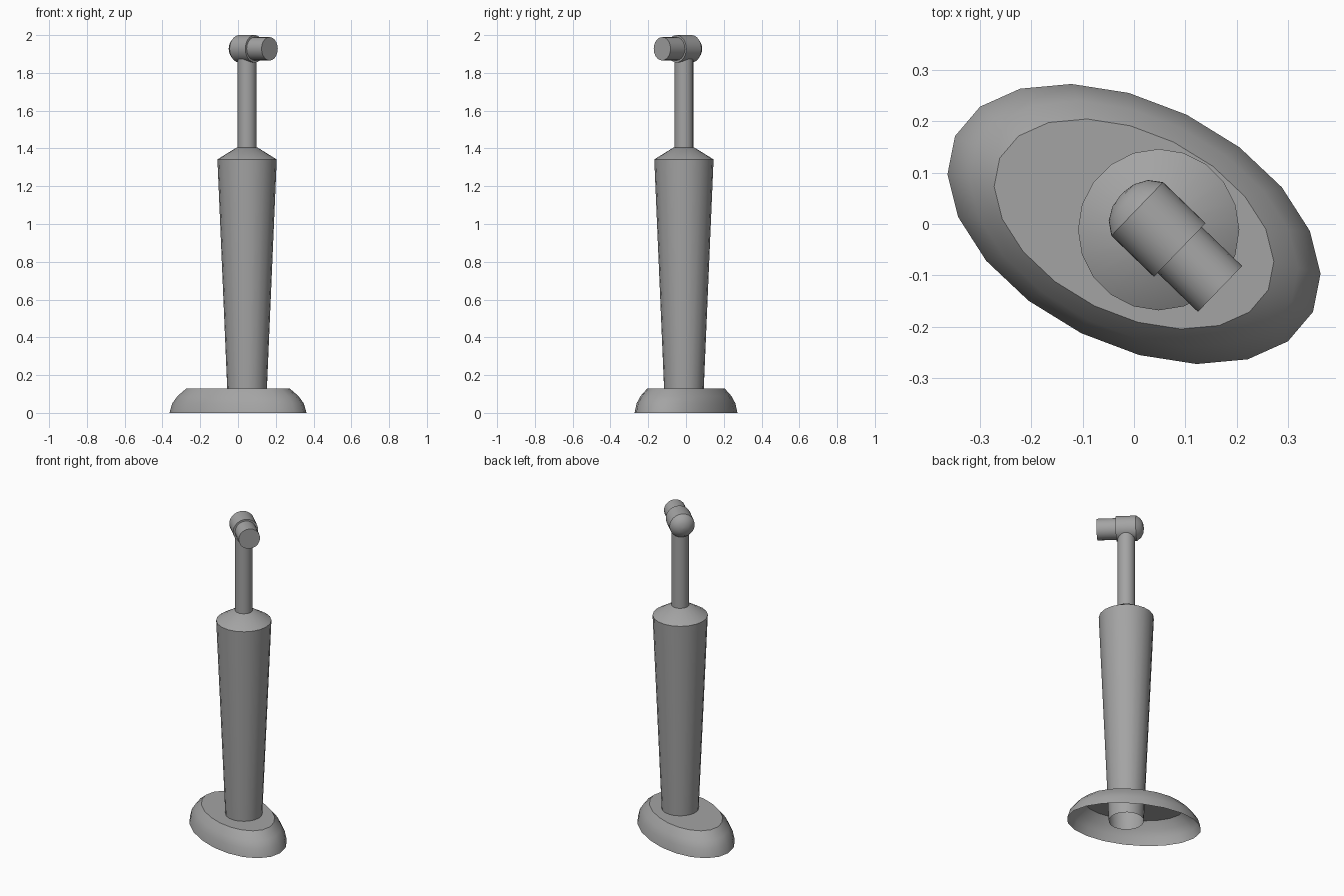
import bpy, bmesh, math
from mathutils import Matrix, Vector

if "Cube" in bpy.data.objects:
    bpy.data.objects.remove(bpy.data.objects["Cube"], do_unlink=True)

grey = bpy.data.materials.new("mid grey")
grey.use_nodes = True
grey.diffuse_color = (0.37, 0.37, 0.37, 1)
grey.node_tree.nodes["Principled BSDF"].inputs["Base Color"].default_value = grey.diffuse_color


def lathe(name, profile, sides, place=lambda p: p, cap_start=False, cap_end=False):
    """Spin a (radius, height) profile; place() maps each point into the scene."""
    bm = bmesh.new()
    rings = []
    for r, h in profile:
        ring = []
        for i in range(sides):
            t = math.tau * i / sides
            ring.append(bm.verts.new(place(Vector((r * math.cos(t), r * math.sin(t), h)))))
        rings.append(ring)
    for low, high in zip(rings, rings[1:]):
        for i in range(sides):
            j = (i + 1) % sides
            bm.faces.new((low[i], low[j], high[j], high[i]))
    if cap_start:
        bm.faces.new(rings[0][::-1])
    if cap_end:
        bm.faces.new(rings[-1])
    mesh = bpy.data.meshes.new(name)
    bm.to_mesh(mesh)
    bm.free()
    mesh.materials.append(grey)
    obj = bpy.data.objects.new(name, mesh)
    bpy.context.collection.objects.link(obj)
    bpy.ops.object.select_all(action="DESELECT")
    obj.select_set(True)
    bpy.context.view_layer.objects.active = obj
    bpy.ops.object.shade_smooth_by_angle(angle=math.radians(35))
    return obj


# Oval foot, hollow underneath
axis_a, axis_b = Vector((0.363, -0.097, 0)), Vector((-0.01, 0.255, 0))
lathe("base", [(1, 0), (0.96, 0.05), (0.88, 0.09), (0.75, 0.13)], 20,
      lambda p: axis_a * p.x + axis_b * p.y + Vector((0, 0, p.z)), cap_end=True)

# Tapered handle with a slanted upper rim and a cone-shaped shoulder
centre = Vector((0.048, -0.011, 0))
RIM = 1.342


def slant(p):
    tilt = 0.21 * (p.x - p.y) if p.z == RIM else 0
    return centre + p + Vector((0, 0, tilt))


lathe("handle", [(0.1, 0.01), (0.157, RIM), (0.055, 1.405)], 20, slant, cap_end=True)

# Slim neck
lathe("neck", [(0.05, 1.4), (0.05, 1.92)], 20, lambda p: centre + p)

# Head and nozzle lie along one horizontal axis
turn = (Matrix.Translation(centre + Vector((0, 0, 1.9275)))
        @ Matrix.Rotation(math.radians(-44), 4, "Z")
        @ Matrix.Rotation(math.radians(90), 4, "Y"))


def along(p):
    return turn @ p


lathe("head", [(0.004, -0.1), (0.03, -0.096), (0.055, -0.082), (0.0725, -0.058), (0.0725, 0.057)],
      32, along, cap_start=True, cap_end=True)
lathe("nozzle", [(0.062, 0.04), (0.062, 0.166)], 20, along, cap_end=True)
